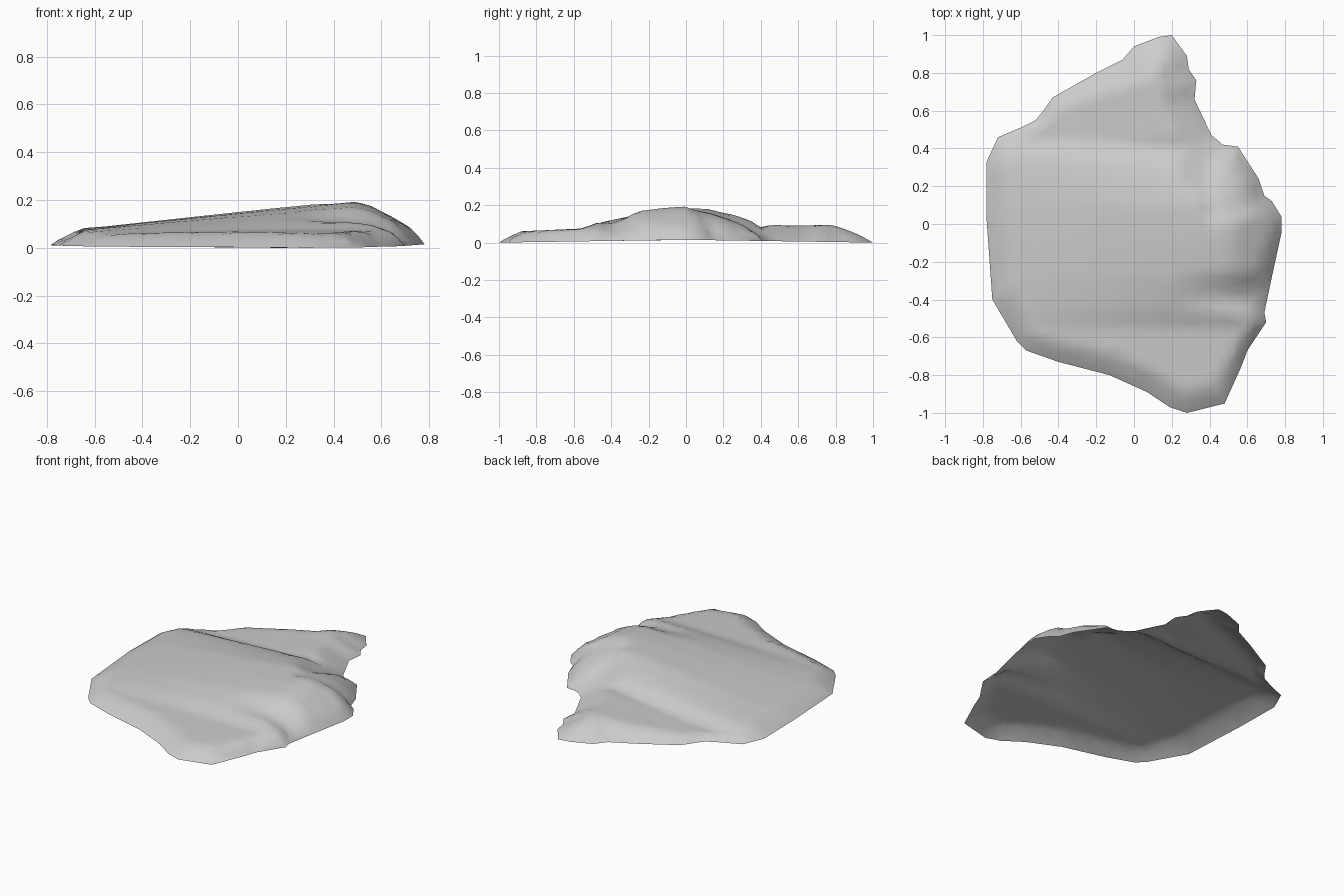
import bpy
import bmesh
import random
from mathutils import Vector
from mathutils.geometry import delaunay_2d_cdt, intersect_point_line

cube = bpy.data.objects.get("Cube")
if cube:
    bpy.data.objects.remove(cube, do_unlink=True)

random.seed(4)

# Ground outline of the rock slab, in hundredths of a unit
OUTLINE = [
    (20, 100), (28, 89), (29, 82), (33, 76), (32, 66), (41, 47), (47, 42),
    (55, 41), (66, 24), (69, 15), (73, 12), (78, 4), (78, -5), (73, -28),
    (69, -47), (70, -52), (60, -67), (57, -75), (48, -95), (28, -100),
    (19, -97), (7, -89), (-13, -80), (-40, -73), (-57, -67), (-62, -62),
    (-75, -40), (-78, 2), (-78, 33), (-72, 46), (-60, 51), (-52, 55),
    (-48, 60), (-43, 67), (-20, 80), (-6, 87), (0, 94), (13, 99),
]


def profile(points):
    """Return an eased curve through a few (position, value) points."""
    def value(t):
        if t <= points[0][0]:
            return points[0][1]
        for (a, va), (b, vb) in zip(points, points[1:]):
            if t <= b:
                return va + (vb - va) * (t - a) / (b - a)
        return points[-1][1]
    return value


# Main mound: a ridge rising to the left side, with a steep back
ridge = profile([(-.8, .07), (-.55, .09), (0, .15), (.48, .2), (.55, .185),
                 (.7, .1), (.78, .05)])
cross = profile([(-1, .25), (-.86, .31), (-.55, .38), (-.45, .6), (-.28, .83),
                 (-.1, .94), (.1, 1), (.25, .84), (.35, .64), (.41, .3), (.45, 0)])
flatten = profile([(-.5, .5), (.45, 1)])

# Low back tongue and small front shoulder
tongue_x = profile([(-.75, .03), (-.4, .045), (0, .075), (.2, .105), (.35, .08), (.6, .05)])
tongue_y = profile([(.3, 0), (.4, .8), (.45, .9), (.6, .95), (.78, 1.05), (1, .6)])
shoulder_x = profile([(0, .04), (.35, .08), (.57, .095), (.64, .07)])
shoulder_y = profile([(-1, .5), (-.86, .65), (-.57, .75), (-.5, 1), (-.45, .6), (-.4, 0)])

# Gully cut into the left side, and the slope of the rim
gully_x = profile([(.2, 0), (.5, .035), (.7, .05)])
gully_y = profile([(-.48, 0), (-.4, 1), (-.33, .8), (-.25, 0)])
rim_slope = profile([(0, 0), (.03, .02), (.1, .055), (.2, .1), (.5, .25)])
steepness = profile([(.4, 1), (.62, 2)])

outline = [Vector(p) / 100 for p in OUTLINE]
count = len(outline)
sides = [(outline[i], outline[(i + 1) % count]) for i in range(count)]


def rim_distance(p):
    best = 10
    for a, b in sides:
        near, t = intersect_point_line(p, a, b)
        near = Vector(a).lerp(b, min(max(t, 0), 1))
        best = min(best, (p - near).length)
    return best


def inside(p):
    hit = False
    for a, b in sides:
        if (a.y > p.y) != (b.y > p.y):
            if p.x < a.x + (b.x - a.x) * (p.y - a.y) / (b.y - a.y):
                hit = not hit
    return hit


def raw_height(x, y):
    main = ridge(x) * cross(y) ** flatten(x)
    main -= gully_x(x) * gully_y(y)
    tongue = tongue_x(x) * tongue_y(y)
    shoulder = shoulder_x(x) * shoulder_y(y)
    return max(main, tongue, shoulder)


def height(p, distance):
    rim = .015 * (1 - abs(p.y))
    if distance < .001:
        return rim
    # Average nearby samples so that creases stay soft
    r = .015
    steps = [(0, 0), (r, 0), (-r, 0), (0, r), (0, -r)]
    top = sum(raw_height(p.x + i, p.y + j) for i, j in steps) / len(steps)
    cap = rim + rim_slope(distance) * steepness(p.x)
    return max(rim, min(top, cap))


# Scatter inner points on a slightly irregular grid
points = list(outline)
step = .04
for i in range(-20, 21):
    for j in range(-25, 26):
        p = Vector((i + random.uniform(-.2, .2), j + random.uniform(-.2, .2))) * step
        if inside(p) and rim_distance(p) > step * .5:
            points.append(p)

verts, _, faces, *_ = delaunay_2d_cdt(points, [], [list(range(count))], 1, .0001)

# Open rock shell
bm = bmesh.new()
made = []
for v in verts:
    p = Vector((v[0], v[1]))
    made.append(bm.verts.new((p.x, p.y, height(p, rim_distance(p)))))
for f in faces:
    bm.faces.new([made[k] for k in f])
bm.normal_update()
for f in bm.faces:
    if f.normal.z < 0:
        f.normal_flip()
    f.smooth = True
bmesh.ops.delete(bm, geom=[v for v in bm.verts if not v.link_faces], context='VERTS')
mesh = bpy.data.meshes.new("rock_slab")
bm.to_mesh(mesh)
bm.free()
rock = bpy.data.objects.new("rock_slab", mesh)
bpy.context.collection.objects.link(rock)

# Stone colour
stone = bpy.data.materials.new("stone_grey")
stone.use_nodes = True
colour = (.6, .6, .6, 1)
stone.diffuse_color = colour
stone.node_tree.nodes["Principled BSDF"].inputs["Base Color"].default_value = colour
mesh.materials.append(stone)
